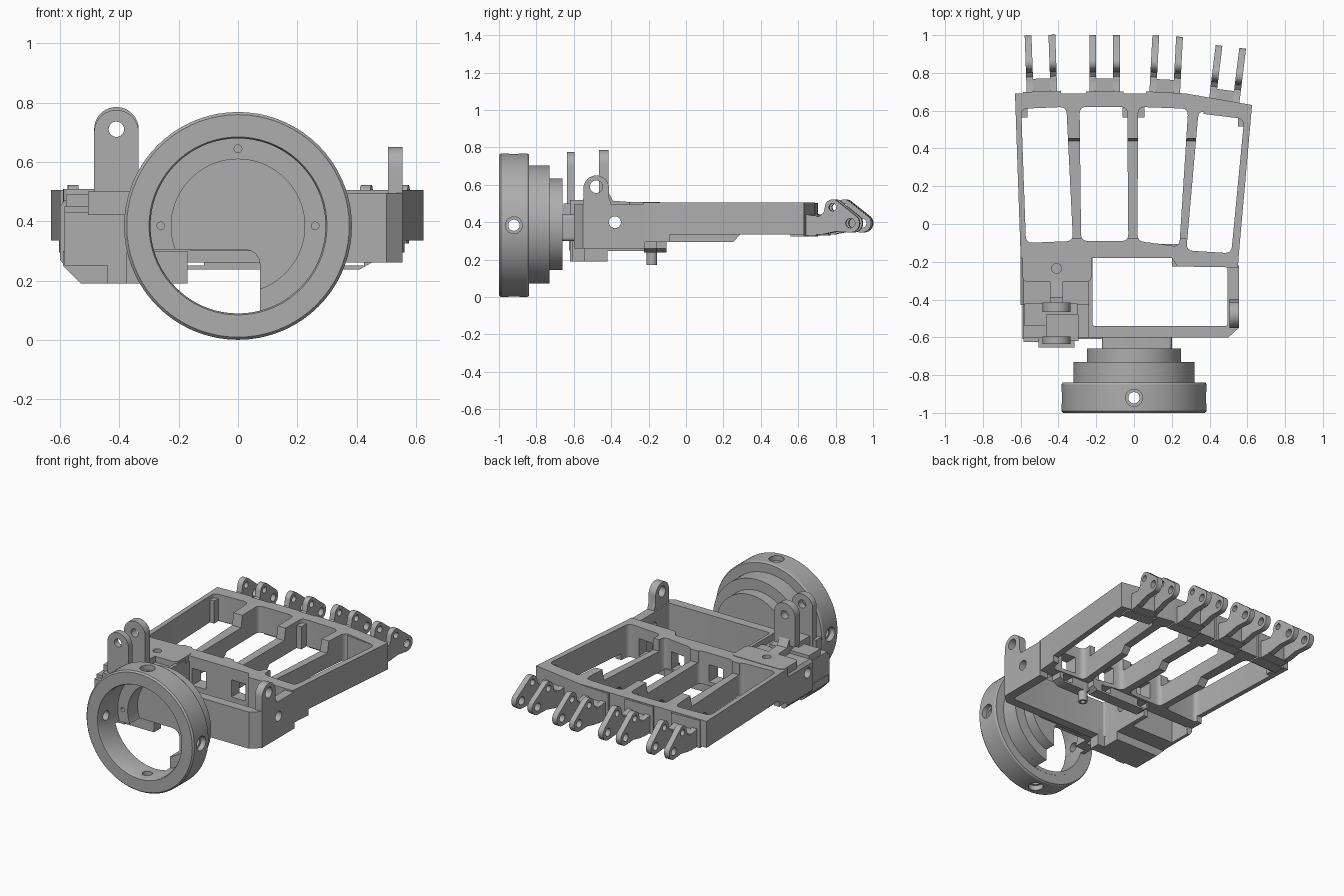
import bpy, bmesh, math
from mathutils import Matrix, Vector

if "Cube" in bpy.data.objects:
    bpy.data.objects.remove(bpy.data.objects["Cube"])

GREY = (0.42, 0.42, 0.42, 1)
metal = bpy.data.materials.new("plain grey")
metal.use_nodes = True
metal.diffuse_color = GREY
metal.node_tree.nodes["Principled BSDF"].inputs["Base Color"].default_value = GREY


def finish(bm, name):
    bmesh.ops.recalc_face_normals(bm, faces=bm.faces)
    mesh = bpy.data.meshes.new(name)
    bm.to_mesh(mesh)
    bm.free()
    mesh.materials.append(metal)
    mesh.shade_smooth()
    mesh.set_sharp_from_angle(angle=math.radians(30))
    obj = bpy.data.objects.new(name, mesh)
    bpy.context.scene.collection.objects.link(obj)
    return obj


def prism(name, points, axis, lo, hi):
    """Extrude a 2D outline along an axis: x uses (y,z), y uses (x,z), z uses (x,y)."""
    place = {"x": lambda a, b, h: (h, a, b), "y": lambda a, b, h: (a, h, b),
             "z": lambda a, b, h: (a, b, h)}[axis]
    bm = bmesh.new()
    low = [bm.verts.new(place(a, b, lo)) for a, b in points]
    top = [bm.verts.new(place(a, b, hi)) for a, b in points]
    bm.faces.new(low)
    bm.faces.new(top)
    for i in range(len(low)):
        j = (i + 1) % len(low)
        bm.faces.new((low[i], low[j], top[j], top[i]))
    return finish(bm, name)


def rect(a0, a1, b0, b1):
    return [(a0, b0), (a1, b0), (a1, b1), (a0, b1)]


def box(name, x0, x1, y0, y1, z0, z1):
    return prism(name, rect(x0, x1, y0, y1), "z", z0, z1)


def arc(ca, cb, r, start, end, n=10):
    angles = [math.radians(start + (end - start) * i / n) for i in range(n + 1)]
    return [(ca + r * math.cos(t), cb + r * math.sin(t)) for t in angles]


def rod(name, a, b, r, axis, lo, hi):
    return prism(name, arc(a, b, r, 0, 345, 23), axis, lo, hi)


def rounded(points, r):
    """Soften each corner of an outline with a short curve."""
    out = []
    for i, p in enumerate(points):
        p = Vector(p)
        a = p + (Vector(points[i - 1]) - p).normalized() * r
        b = p + (Vector(points[(i + 1) % len(points)]) - p).normalized() * r
        for k in range(5):
            t = k / 4
            out.append(tuple(a * (1 - t) ** 2 + p * 2 * t * (1 - t) + b * t * t))
    return out


def cut(obj, *cutters):
    """Subtract the cutters, bake the result and discard the cutters."""
    for c in cutters:
        c.hide_render = True
        mod = obj.modifiers.new("cut", "BOOLEAN")
        mod.operation, mod.solver, mod.object = "DIFFERENCE", "EXACT", c
    bpy.context.view_layer.update()
    graph = bpy.context.evaluated_depsgraph_get()
    mesh = bpy.data.meshes.new_from_object(obj.evaluated_get(graph))
    obj.modifiers.clear()
    obj.data = mesh
    mesh.shade_smooth()
    mesh.set_sharp_from_angle(angle=math.radians(30))
    for c in cutters:
        bpy.data.objects.remove(c)
    return obj


# Wrist coupling: wide ring with a stepped hollow cap behind it
ZC = 0.384
profile = [(0, -0.66), (0.25, -0.66), (0.25, -0.73), (0.32, -0.73), (0.32, -0.84),
           (0.378, -0.84), (0.384, -0.85), (0.384, -0.99), (0.375, -1), (0.3, -1),
           (0.295, -0.99), (0.295, -0.8), (0.225, -0.8), (0.225, -0.7), (0, -0.7)]
bm = bmesh.new()
vs = [bm.verts.new((r, y, ZC)) for r, y in profile]
es = [bm.edges.new(pair) for pair in zip(vs, vs[1:])]
bmesh.ops.spin(bm, geom=vs + es, cent=(0, 0, ZC), axis=(0, 1, 0), angle=math.tau, steps=72)
bmesh.ops.remove_doubles(bm, verts=bm.verts, dist=1e-4)
ring = finish(bm, "wrist_ring")
notch = rounded([(-0.5, -0.1), (0.075, -0.1), (0.075, 0.305), (-0.5, 0.305)], 0.06)
cut(ring, prism("notch", notch, "y", -0.839, -0.5))
for axis, a, b, c in (("z", 0, -0.92, ZC), ("x", -0.92, ZC, 0)):
    cut(ring, rod("bolt", a, b, 0.03, axis, c - 0.5, c + 0.5),
        rod("sink_low", a, b, 0.045, axis, c - 0.5, c - 0.35),
        rod("sink_high", a, b, 0.045, axis, c + 0.35, c + 0.5))
cut(ring, *[rod("screw", x, z, 0.013, "y", -0.81, -0.74)
            for x, z in ((0, ZC + 0.26), (-0.26, ZC), (0.26, ZC))])
prism("wrist_neck", rounded(rect(-0.17, 0.2, 0.3, 0.44), 0.02), "y", -0.67, -0.59)

# Palm frame with four long windows; ribs hang lower than the outer walls
outline = [(-0.63, 0.69), (-0.6, -0.18), (0.2, -0.18), (0.23, -0.225), (0.55, -0.23),
           (0.555, -0.16), (0.625, 0.63), (0.28, 0.69)]
palm = prism("palm_frame", outline, "z", 0.295, 0.505)
windows = [[(-0.597, 0.61), (-0.358, 0.62), (-0.323, -0.09), (-0.572, -0.1)],
           [(-0.288, 0.62), (-0.036, 0.62), (-0.03, -0.09), (-0.28, -0.09)],
           [(0.022, 0.62), (0.287, 0.61), (0.24, -0.12), (0.018, -0.09)],
           [(0.342, 0.6), (0.583, 0.555), (0.515, -0.155), (0.277, -0.14)]]
cut(palm, *[prism("window", rounded(w, 0.035), "z", 0.1, 0.8) for w in windows])
cut(palm, prism("rib_dip", [(-0.075, 0.43), (0.44, 0.43), (0.47, 0.6), (-0.075, 0.6)],
                "x", -0.5, 0.49),
    prism("belly_cut", [(0.24, 0.28), (0.29, 0.335), (0.8, 0.335), (0.8, 0.28)], "x", -1, 1),
    box("left_wall_cut", 0.5, 1, -0.085, 0.8, 0.2, 0.335),
    box("right_wall_cut", -1, -0.54, -0.085, 0.8, 0.2, 0.335))
HOLES = (-0.15, 0.13, 0.39)
cut(palm, *[box("tendon_hole", x - 0.05, x + 0.05, -0.4, -0.05, 0.32, 0.43) for x in HOLES])
for x, y in ((-0.585, 0.59), (-0.335, 0.59), (-0.04, 0.59), (0.035, 0.59), (0.315, 0.58),
             (0.57, 0.54)):
    box("corner_tab", x - 0.02, x + 0.02, y - 0.025, y + 0.04, 0.335, 0.48)

# Lower crossbar, stepped like the bar above it, with guide openings and a small peg
for name, ends, y0, y1 in (("crossbar_right", (-0.2, -0.17, 0.2, 0.23), -0.18, -0.105),
                           ("crossbar_left", (0.2, 0.24, 0.41, 0.45), -0.225, -0.155)):
    a, b, c, d = ends
    bar = prism(name, [(a, 0.31), (a, 0.26), (b, 0.237), (c, 0.237), (d, 0.26), (d, 0.31)],
                "y", y0, y1)
    cut(bar, *[box("guide_hole", x - 0.035, x + 0.035, -0.4, 0, 0.25, 0.29)
               for x in HOLES if a < x < d])
cut(rod("peg", 0.25, -0.182, 0.028, "z", 0.17, 0.3),
    rod("peg_bore", 0.25, -0.182, 0.015, "z", 0.1, 0.22))

# Wrist frame, open through the middle
frame = prism("wrist_frame", [(-0.24, -0.6), (0.5, -0.6), (0.555, -0.55), (0.555, -0.22),
                             (-0.24, -0.22)], "z", 0.26, 0.495)
cut(frame, prism("opening", rounded(rect(-0.22, 0.495, -0.54, -0.1), 0.015), "z", 0, 1),
    rod("side_hole", -0.38, 0.4, 0.032, "x", -1, 1))
lug = [(-0.55, 0.4), (-0.4, 0.4), (-0.4, 0.5), (-0.412, 0.53)] + arc(-0.48, 0.582, 0.068, 0, 180, 16)
cut(prism("side_lug", lug + [(-0.55, 0.5)], "x", 0.505, 0.555),
    rod("lug_hole", -0.48, 0.59, 0.034, "x", 0.4, 0.7),
    rod("side_hole", -0.38, 0.4, 0.032, "x", 0.4, 0.7))

# Thumb side body, hollow below its plate and stepped toward the wrist
body = [(-0.6, 0.27), (-0.58, 0.245), (-0.22, 0.245), (-0.22, 0.47), (-0.585, 0.47), (-0.6, 0.45)]
cut(prism("thumb_body", body, "y", -0.43, -0.17),
    box("hollow", -0.56, -0.25, -0.31, -0.1, 0.2, 0.452),
    rod("side_hole", -0.38, 0.4, 0.032, "x", -1, 1))
box("thumb_body_rear", -0.585, -0.23, -0.6, -0.42, 0.25, 0.45)
box("thumb_body_step", -0.58, -0.3, -0.54, -0.42, 0.44, 0.49)
prism("thumb_base", [(-0.53, 0.19), (-0.22, 0.19), (-0.22, 0.3), (-0.59, 0.3), (-0.59, 0.25)],
      "y", -0.61, -0.42)
box("thumb_base_foot", -0.23, -0.17, -0.61, -0.54, 0.19, 0.3)
box("front_pad", -0.585, -0.44, -0.625, -0.59, 0.25, 0.43)
box("front_rail", -0.44, -0.375, -0.62, -0.59, 0.19, 0.45)
box("front_block", -0.465, -0.295, -0.62, -0.48, 0.44, 0.52)
box("front_foot", -0.505, -0.315, -0.655, -0.6, 0.42, 0.5)

# Thumb mounting plate, its arm and two upright lugs
cut(prism("thumb_plate", rounded(rect(-0.59, -0.225, -0.305, -0.14), 0.03), "z", 0.45, 0.508),
    rod("plate_hole", -0.41, -0.235, 0.026, "z", 0.4, 0.6))
arm = [(-0.3, 0.46), (-0.3, 0.508), (-0.39, 0.515), (-0.415, 0.56), (-0.46, 0.56),
       (-0.46, 0.5), (-0.43, 0.46)]
prism("thumb_arm", arm, "x", -0.445, -0.375)
for name, y0, y1, foot, top in (("thumb_lug_rear", -0.465, -0.415, 0.52, 0.785),
                                ("thumb_lug_front", -0.635, -0.595, 0.43, 0.775)):
    shape = [(-0.485, foot), (-0.335, foot)] + arc(-0.41, top - 0.075, 0.075, 0, 180, 18)
    cut(prism(name, shape, "y", y0, y1), rod("lug_hole", -0.41, 0.71, 0.026, "y", -0.8, -0.3))

# Knuckle hinges: a pair of two-lobed tabs on a base block, repeated per finger
tab_shape = ([(-0.02, -0.06), (0.11, -0.055), (0.18, -0.04)] + arc(0.26, 0.005, 0.05, -100, 43)
             + arc(0.165, 0.09, 0.042, 43, 180) + [(0.115, 0.06), (0.09, 0.04), (-0.02, 0.06)])
tab = cut(prism("finger_tab", tab_shape, "x", -0.018, 0.018),
          rod("tip_hole", 0.26, 0.005, 0.025, "x", -0.1, 0.1),
          rod("upper_hole", 0.165, 0.09, 0.02, "x", -0.1, 0.1))
base = prism("finger_base", rounded([(-0.081, -0.03), (0.081, -0.03), (0.081, 0.08),
                                     (-0.081, 0.08)], 0.01), "z", -0.06, 0.045)
cap = box("knuckle_pad", -0.1, 0.1, -0.06, 0.012, -0.065, 0.112)
for i, (x, y, turn) in enumerate(((-0.487, 0.69, 2), (-0.155, 0.69, 0),
                                  (0.162, 0.685, -3), (0.475, 0.63, -7))):
    spot = Matrix.Translation((x, y, 0.39)) @ Matrix.Rotation(math.radians(turn), 4, "Z")
    for source, shift in ((tab, -0.063), (tab, 0.063), (base, 0), (cap, 0)):
        part = bpy.data.objects.new(f"{source.name}_{i + 1}", source.data)
        part.matrix_world = spot @ Matrix.Translation((shift, 0, 0))
        bpy.context.scene.collection.objects.link(part)
for source in (tab, base, cap):
    bpy.data.objects.remove(source)
